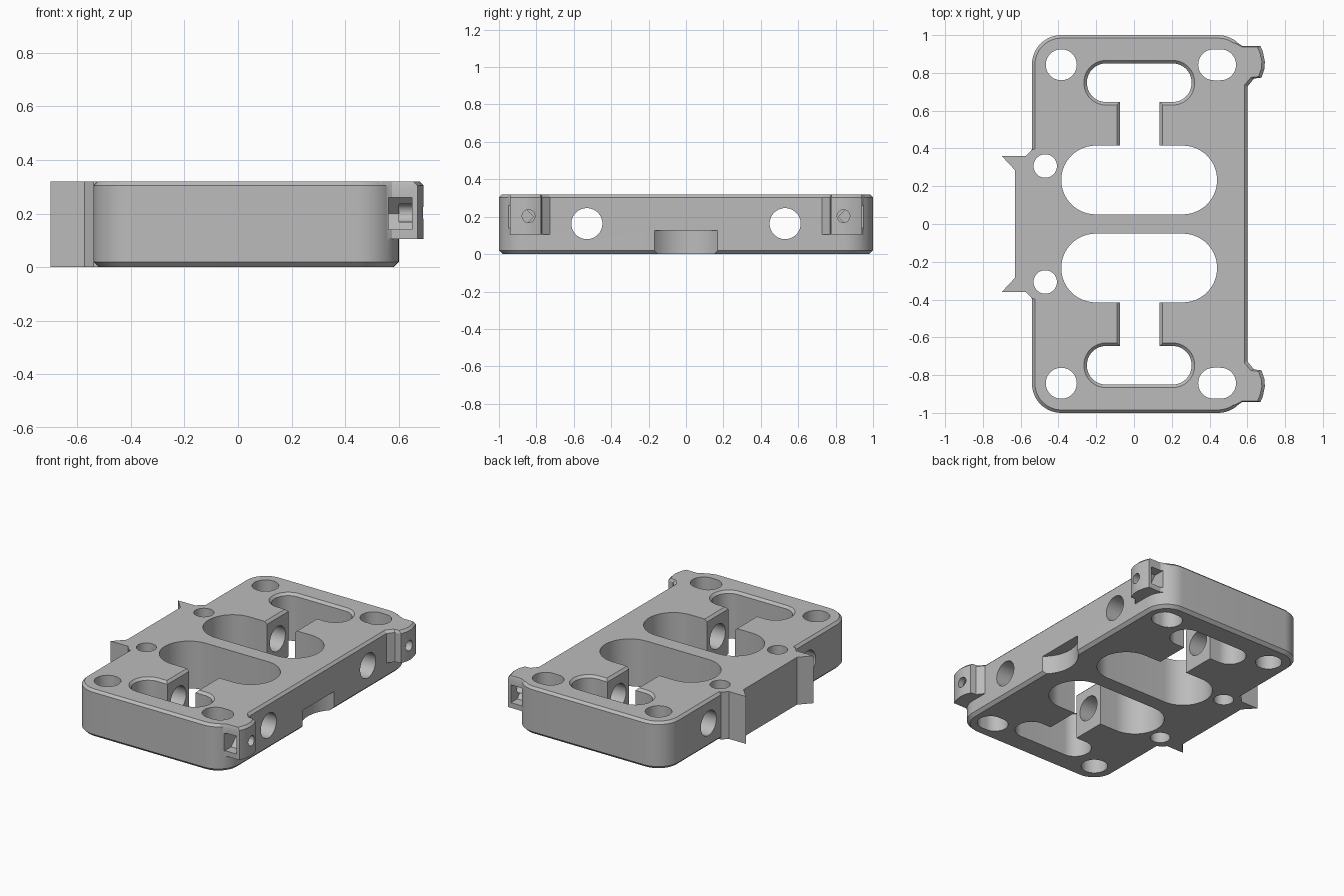
import bpy, bmesh, math
from mathutils import Matrix

cube = bpy.data.objects.get("Cube")
if cube:
    bpy.data.objects.remove(cube, do_unlink=True)

grey = bpy.data.materials.new("plain grey")
grey.use_nodes = True
grey.diffuse_color = (0.5, 0.5, 0.5, 1)
grey.node_tree.nodes["Principled BSDF"].inputs["Base Color"].default_value = (0.5, 0.5, 0.5, 1)

H = 0.32           # plate height
RIM = 0.016        # chamfer width
ALONG_X = Matrix(((0, 0, 1), (1, 0, 0), (0, 1, 0))).to_4x4()


def rounded(cx, cy, hx, hy, r, grow=0.0, n=14):
    """Outline of a rounded rectangle, optionally grown outwards."""
    pts = []
    for k, (sx, sy) in enumerate(((1, 1), (-1, 1), (-1, -1), (1, -1))):
        for i in range(n + 1):
            a = math.pi / 2 * (k + i / n)
            pts.append((cx + sx * (hx - r) + (r + grow) * math.cos(a),
                        cy + sy * (hy - r) + (r + grow) * math.sin(a)))
    return pts


def circle(cx, cy, r):
    return rounded(cx, cy, r, r, r)


def loft(name, layers, matrix=Matrix()):
    """Closed solid through (outline, height) layers."""
    bm = bmesh.new()
    rings = [[bm.verts.new((x, y, z)) for x, y in pts] for pts, z in layers]
    for a, b in zip(rings, rings[1:]):
        for i in range(len(a)):
            j = (i + 1) % len(a)
            bm.faces.new((a[i], a[j], b[j], b[i]))
    bm.faces.new(rings[0][::-1])
    bm.faces.new(rings[-1])
    bmesh.ops.remove_doubles(bm, verts=bm.verts, dist=1e-5)
    bmesh.ops.transform(bm, matrix=matrix, verts=bm.verts)
    bmesh.ops.recalc_face_normals(bm, faces=bm.faces)
    mesh = bpy.data.meshes.new(name)
    bm.to_mesh(mesh)
    bm.free()
    mesh.materials.append(grey)
    ob = bpy.data.objects.new(name, mesh)
    bpy.context.collection.objects.link(ob)
    return ob


def combine(target, tool, operation):
    """Apply a boolean and discard the tool."""
    mod = target.modifiers.new("combine", 'BOOLEAN')
    mod.operation, mod.solver, mod.object = operation, 'EXACT', tool
    bpy.context.view_layer.objects.active = target
    bpy.ops.object.modifier_apply(modifier=mod.name)
    bpy.data.objects.remove(tool, do_unlink=True)


def cut(outline, low=-0.1, high=H + 0.1, matrix=Matrix()):
    combine(plate, loft("cutter", [(outline, low), (outline, high)], matrix), 'DIFFERENCE')


def cut_chamfered(box):
    """Vertical cut whose top edge is chamfered."""
    layers = [(rounded(*box), -0.1), (rounded(*box), H - RIM),
              (rounded(*box, grow=2 * RIM), H + RIM)]
    combine(plate, loft("cutter", layers), 'DIFFERENCE')


# Main plate with chamfered top and bottom rims
body = (0.03, 0, 0.57, 1.0, 0.155)
plate = loft("mounting_plate", [
    (rounded(*body, grow=-0.02), 0), (rounded(*body), 0.02),
    (rounded(*body), H - RIM), (rounded(*body, grow=-RIM), H)])

# Swallow-tailed tab on the right-hand side
half = [(-0.50, 0.40), (-0.54, 0.395), (-0.572, 0.36), (-0.70, 0.36), (-0.63, 0.285)]
tab = half + [(x, -y) for x, y in reversed(half)]
combine(plate, loft("tab", [(tab, 0), (tab, H)]), 'UNION')

# Corner clips
clip = [(0.50, 0.90), (0.50, 0.965), (0.535, 0.965), (0.575, 0.942), (0.67, 0.942),
        (0.683, 0.91), (0.693, 0.86), (0.69, 0.82), (0.675, 0.775), (0.635, 0.77),
        (0.595, 0.72), (0.50, 0.72)]
for s in (1, -1):
    lower = [(x, s * y) for x, y in clip]
    upper = [(x - (RIM if x > 0.59 else 0), s * (0.855 + (y - 0.855) * 0.93)) for x, y in clip]
    combine(plate, loft("clip", [(lower, 0.105), (lower, H - RIM), (upper, H)]), 'UNION')

for s in (1, -1):
    # Large oval windows, T-shaped slots and their channels
    cut(rounded(0.0275, s * 0.233, 0.4125, 0.182, 0.182))
    cut_chamfered((0.028, s * 0.748, 0.277, 0.102, 0.10))
    cut_chamfered((0.03, s * 0.51, 0.105, 0.19, 0.001))
    # Vertical screw holes
    cut(circle(-0.385, s * 0.843, 0.082))
    cut(rounded(0.44, s * 0.843, 0.10, 0.082, 0.082))
    cut(circle(-0.47, s * 0.307, 0.062))
    # Cross bores running through the whole width
    cut(circle(s * 0.53, 0.163, 0.083), -1, 1, ALONG_X)
    # Clip pockets with a V-shaped end, and pin holes
    pocket = [(s * 1.0, 0.14), (s * 0.875, 0.14), (s * 0.815, 0.20), (s * 0.875, 0.26), (s * 1.0, 0.26)]
    cut(pocket, 0.562, 0.65, ALONG_X)
    cut(circle(s * 0.842, 0.203, 0.034), 0.6, 0.8, ALONG_X)

# Curved finger notch under the left edge
cut(circle(0.74, 0, 0.22), -0.1, 0.125)

# Smooth curves with crisp edges
bpy.ops.object.select_all(action='DESELECT')
plate.select_set(True)
bpy.context.view_layer.objects.active = plate
bpy.ops.object.shade_smooth_by_angle(angle=math.radians(25))
